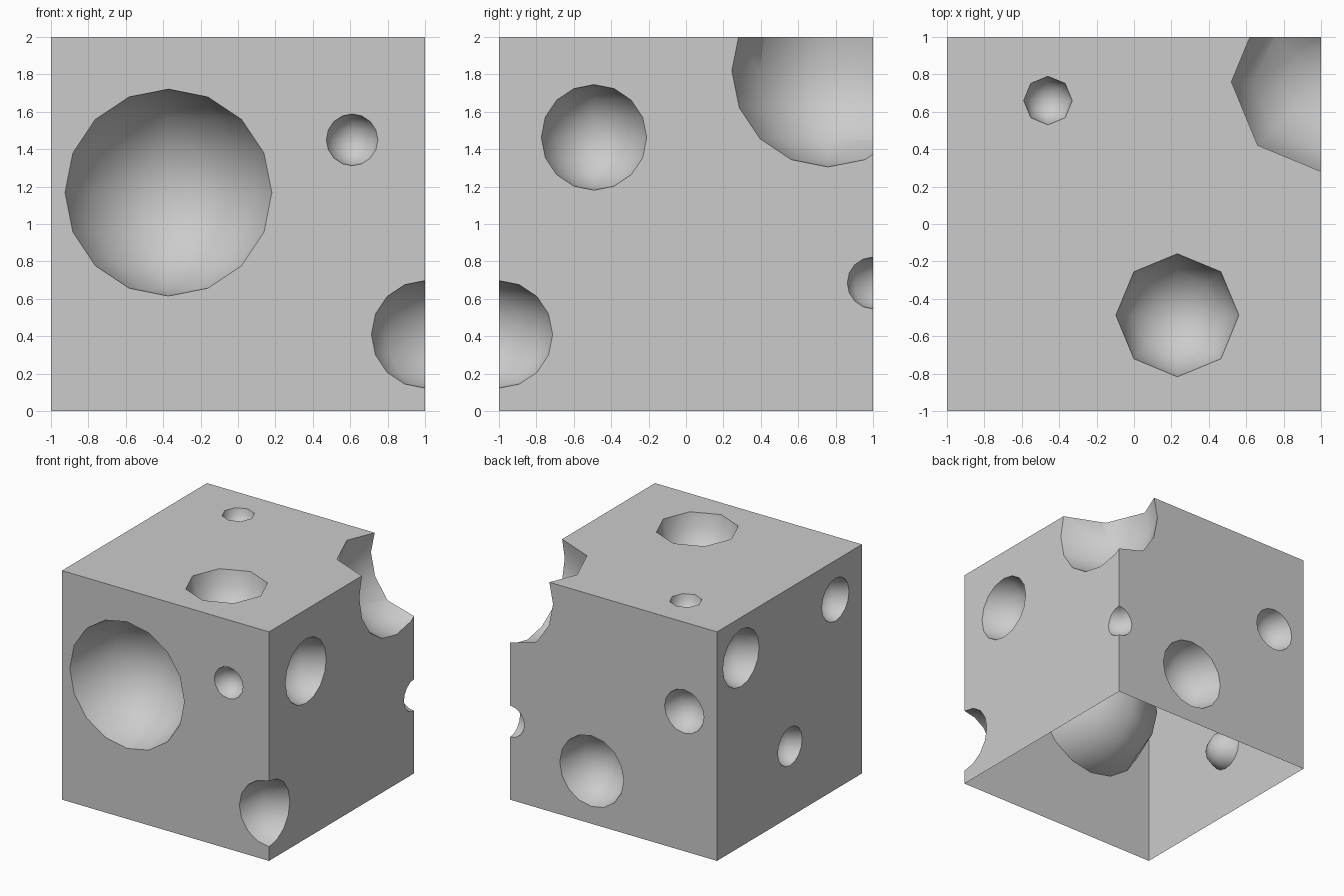
import bpy, bmesh
from math import radians
from mathutils import Matrix

if "Cube" in bpy.data.objects:
    bpy.data.objects.remove(bpy.data.objects["Cube"])

# Holes: centre x, y, z and radius, every centre lies on a wall, edge or top
HOLES = [
    # front wall
    (-0.372, -1, 1.168, 0.553), (0.61, -1, 1.45, 0.138),
    # front right edge, back right edge
    (1, -1, 0.41, 0.287), (1, 1, 0.685, 0.138),
    # right wall, and the bite at its upper back corner
    (1, -0.492, 1.463, 0.282), (1, 0.76, 1.82, 0.515),
    # back wall
    (-0.683, 1, 1.22, 0.19), (0.211, 1, 0.46, 0.309),
    # left wall
    (-1, 0.669, 1.645, 0.25), (-1, -0.634, 1.657, 0.187), (-1, -0.007, 0.616, 0.168),
    # top
    (0.232, -0.488, 2, 0.329), (-0.46, 0.66, 2, 0.13),
]


def make_object(name, bm):
    mesh = bpy.data.meshes.new(name)
    bm.to_mesh(mesh)
    bm.free()
    obj = bpy.data.objects.new(name, mesh)
    bpy.context.collection.objects.link(obj)
    return obj


# Cheese block
bm = bmesh.new()
bmesh.ops.create_cube(bm, size=2, matrix=Matrix.Translation((0, 0, 1)))
block = make_object("cheese_block", bm)

# Low-poly balls that carve the holes
bm = bmesh.new()
for x, y, z, r in HOLES:
    bmesh.ops.create_uvsphere(bm, u_segments=8, v_segments=8, radius=r,
                              matrix=Matrix.Translation((x, y, z)))
cutter = make_object("hole_cutter", bm)
cutter.hide_render = True

# Carve
mod = block.modifiers.new("holes", 'BOOLEAN')
mod.operation = 'DIFFERENCE'
mod.solver = 'EXACT'
mod.object = cutter
bpy.context.view_layer.objects.active = block
block.select_set(True)
bpy.ops.object.modifier_apply(modifier=mod.name)
bpy.data.objects.remove(cutter)

# The underside is open
bm = bmesh.new()
bm.from_mesh(block.data)
bottom = [f for f in bm.faces if all(v.co.z < 0.001 for v in f.verts)]
bmesh.ops.delete(bm, geom=bottom, context='FACES')
bm.to_mesh(block.data)
bm.free()

# Smooth hollows with crisp rims
bpy.ops.object.shade_smooth_by_angle(angle=radians(60))
